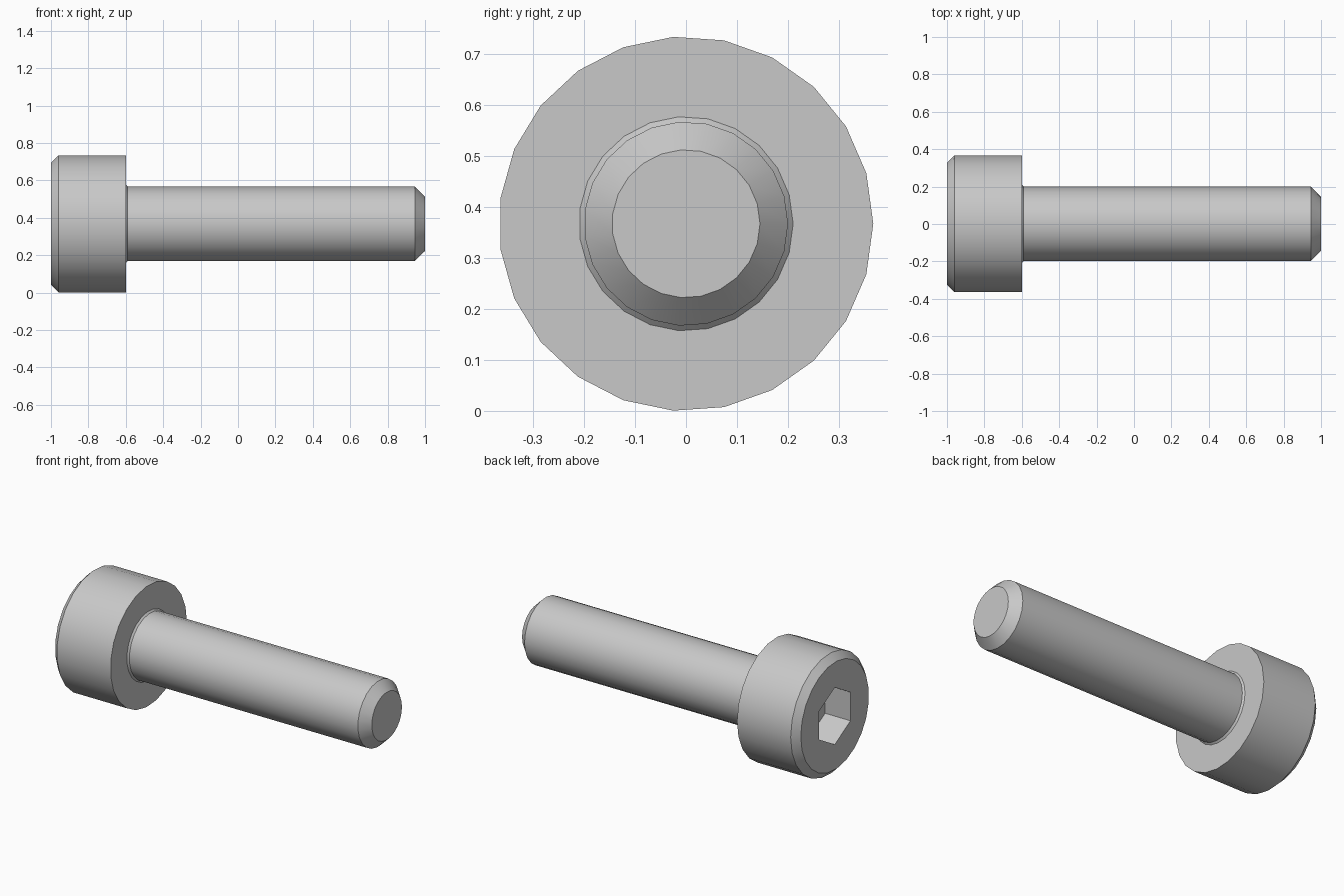
import bpy
import bmesh
import math

SIDES = 23
HEAD_R = 0.367
AXIS_Z = HEAD_R

cube = bpy.data.objects.get("Cube")
if cube:
    bpy.data.objects.remove(cube, do_unlink=True)

steel = bpy.data.materials.new("grey_steel")
steel.use_nodes = True
GREY = (0.58, 0.58, 0.58, 1.0)
steel.diffuse_color = GREY
steel.node_tree.nodes["Principled BSDF"].inputs["Base Color"].default_value = GREY


def lathe_x(name, profile, sides, start=0.0):
    """Closed solid turned about the x axis from (x, radius) pairs."""
    bm = bmesh.new()
    rings = []
    for x, r in profile:
        angles = [start + 2 * math.pi * i / sides for i in range(sides)]
        rings.append([bm.verts.new((x, r * math.cos(a), r * math.sin(a))) for a in angles])
    for a, b in zip(rings, rings[1:]):
        for i in range(sides):
            j = (i + 1) % sides
            bm.faces.new((a[i], a[j], b[j], b[i]))
    bm.faces.new(rings[0])
    bm.faces.new(rings[-1])
    bmesh.ops.recalc_face_normals(bm, faces=bm.faces)
    mesh = bpy.data.meshes.new(name)
    bm.to_mesh(mesh)
    bm.free()
    mesh.materials.append(steel)
    obj = bpy.data.objects.new(name, mesh)
    obj.location.z = AXIS_Z
    bpy.context.collection.objects.link(obj)
    return obj


# Chamfered head, small fillet under it, shank and chamfered tip
screw = lathe_x("cap_screw", [
    (-1.0, 0.327), (-0.96, HEAD_R), (-0.6, HEAD_R),
    (-0.6, 0.21), (-0.59, 0.2),
    (0.945, 0.2), (1.0, 0.145),
], SIDES)

# Hexagonal socket, corners pointing up and down
cutter = lathe_x("socket_cutter", [(-1.1, 0.173), (-0.83, 0.173)], 6, math.pi / 2)
cutter.hide_render = True

cut = screw.modifiers.new("hex_socket", "BOOLEAN")
cut.operation = "DIFFERENCE"
cut.solver = "EXACT"
cut.object = cutter

for other in bpy.context.selected_objects:
    other.select_set(False)
bpy.context.view_layer.objects.active = screw
screw.select_set(True)
bpy.ops.object.modifier_apply(modifier=cut.name)
bpy.data.objects.remove(cutter, do_unlink=True)
bpy.ops.object.shade_smooth_by_angle(angle=math.radians(30))
